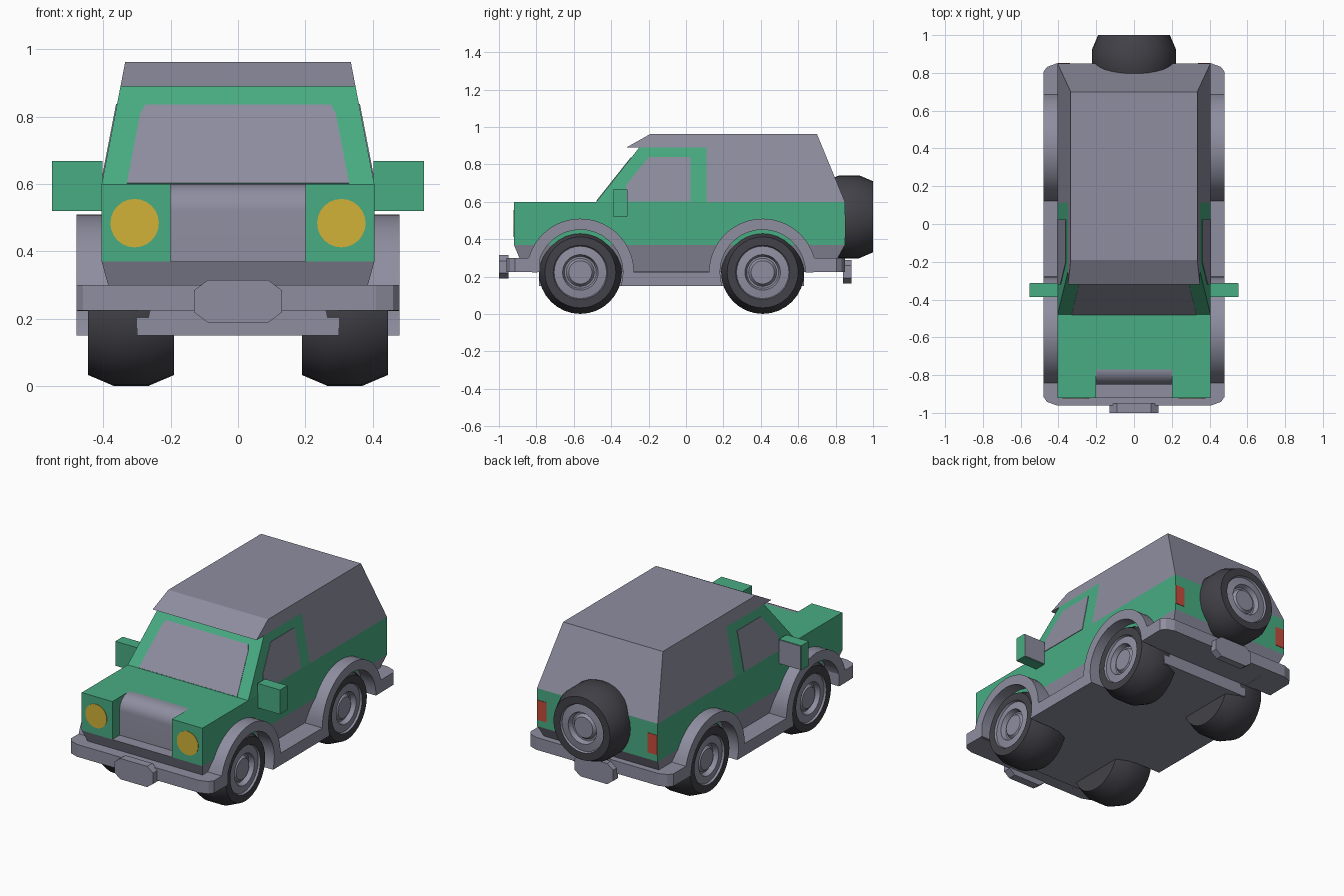
import bpy, bmesh, math
from mathutils import Vector

if "Cube" in bpy.data.objects:
    bpy.data.objects.remove(bpy.data.objects["Cube"])


def material(name, rgb):
    m = bpy.data.materials.new(name)
    m.diffuse_color = (*rgb, 1)
    m.use_nodes = True
    m.node_tree.nodes["Principled BSDF"].inputs["Base Color"].default_value = m.diffuse_color
    return m


GREEN = material("green paint", (0.065, 0.413, 0.223))
GREY = material("grey trim", (0.27, 0.27, 0.352))
DARK = material("dark rubber", (0.054, 0.053, 0.065))
GOLD = material("amber lamp", (0.645, 0.445, 0.038))
RED = material("red lamp", (0.56, 0.07, 0.045))


def finish(name, bm, mats, smooth=False):
    bmesh.ops.recalc_face_normals(bm, faces=bm.faces)
    me = bpy.data.meshes.new(name)
    bm.to_mesh(me)
    bm.free()
    ob = bpy.data.objects.new(name, me)
    bpy.context.collection.objects.link(ob)
    for m in mats:
        me.materials.append(m)
    if smooth:
        bpy.ops.object.select_all(action='DESELECT')
        ob.select_set(True)
        bpy.context.view_layer.objects.active = ob
        bpy.ops.object.shade_smooth_by_angle(angle=math.radians(32))
    return ob


def bridge(name, ring_a, ring_b, mat, smooth=False):
    """Solid between two matching outlines."""
    bm = bmesh.new()
    a = [bm.verts.new(p) for p in ring_a]
    b = [bm.verts.new(p) for p in ring_b]
    bm.faces.new(a)
    bm.faces.new(b)
    n = len(a)
    for i in range(n):
        j = (i + 1) % n
        bm.faces.new((a[i], a[j], b[j], b[i]))
    return finish(name, bm, [mat], smooth)


def side_prism(name, yz, x0, x1, mat, smooth=False):
    return bridge(name, [(x0, y, z) for y, z in yz],
                  [(x1, y, z) for y, z in yz], mat, smooth)


def box(name, x, y, z, mat):
    return side_prism(name, [(y[0], z[0]), (y[1], z[0]), (y[1], z[1]), (y[0], z[1])],
                      x[0], x[1], mat)


def plate(name, pts, mat):
    """Thin plate lying on the surface through pts."""
    bm = bmesh.new()
    f = bm.faces.new([bm.verts.new(p) for p in pts])
    f.normal_update()
    n = f.normal.copy()
    a = [Vector(p) + n * 0.003 for p in pts]
    b = [Vector(p) - n * 0.003 for p in pts]
    bm.free()
    return bridge(name, a, b, mat)


def half_width(z):
    return 0.405 - 0.07 * (z - 0.6) / 0.363


def tapered(name, yz, mat):
    return bridge(name, [(half_width(z), y, z) for y, z in yz],
                  [(-half_width(z), y, z) for y, z in yz], mat)


def arc(cy, cz, r, a0, a1, n=20):
    return [(cy + r * math.cos(math.radians(a0 + (a1 - a0) * i / n)),
             cz + r * math.sin(math.radians(a0 + (a1 - a0) * i / n))) for i in range(n + 1)]


# lower body
box("body", (-0.405, 0.405), (-0.77, 0.85), (0.37, 0.60), GREEN)
low = [(-0.365, -0.86, 0.225), (0.365, -0.86, 0.225), (0.365, 0.77, 0.225), (-0.365, 0.77, 0.225)]
high = [(-0.405, -0.92, 0.37), (0.405, -0.92, 0.37), (0.405, 0.85, 0.37), (-0.405, 0.85, 0.37)]
bridge("lower_body", low, high, GREY)
box("underbody", (-0.30, 0.30), (-0.785, 0.63), (0.15, 0.29), GREY)

# recessed grille, rounded into the bonnet
side_prism("grille", [(-0.75, 0.37), (-0.85, 0.37), (-0.85, 0.52)]
           + arc(-0.77, 0.52, 0.08, 170, 90, 6) + [(-0.75, 0.60)], -0.2, 0.2, GREY, True)

# cab and hardtop
tapered("cab", [(-0.48, 0.6), (-0.25, 0.89), (0.11, 0.89), (0.11, 0.6)], GREEN)
tapered("hardtop", [(-0.32, 0.89), (-0.19, 0.963), (0.70, 0.963), (0.85, 0.6),
                    (0.11, 0.6), (0.11, 0.89)], GREY)


def screen(x, z):
    return (x, -0.48 + 0.23 * (z - 0.6) / 0.29, z)


plate("windscreen", [screen(*p) for p in [(-0.33, 0.602), (0.33, 0.602), (0.29, 0.81), (0.275, 0.835),
                                          (-0.275, 0.835), (-0.29, 0.81)]], GREY)

# bumpers and plates
for name, s, y_in, y_out in (("front_bumper", -1, -0.78, -0.96), ("rear_bumper", 1, 0.645, 0.85)):
    half = [(0.48, y_in), (0.48, y_out - s * 0.045), (0.46, y_out - s * 0.018), (0.41, y_out)]
    plan = half + [(-x, y) for x, y in reversed(half)]
    bridge(name, [(x, y, 0.225) for x, y in plan], [(x, y, 0.30) for x, y in plan], GREY)
for name, y0, y1, zc in (("front_plate", -1.0, -0.95, 0.252), ("rear_plate", 0.84, 0.885, 0.226)):
    octo = [(-0.13, -0.033), (-0.09, -0.063), (0.09, -0.063), (0.13, -0.033),
            (0.13, 0.033), (0.09, 0.063), (-0.09, 0.063), (-0.13, 0.033)]
    bridge(name, [(x, y0, zc + z) for x, z in octo], [(x, y1, zc + z) for x, z in octo], GREY)


def wheel(name, loc, turn, n=32):
    """Lathed wheel, axis along local x, outer face at x = 0."""
    prof = [(-0.255, 0.10), (-0.255, 0.19), (-0.18, 0.222), (-0.075, 0.222), (0, 0.19), (0, 0.145),
            (-0.012, 0.14), (-0.006, 0.095), (-0.035, 0.085), (-0.035, 0.075), (-0.018, 0.062)]
    bm = bmesh.new()
    rings = [[bm.verts.new((x, r * math.cos(2 * math.pi * i / n), r * math.sin(2 * math.pi * i / n)))
              for i in range(n)] for x, r in prof]
    for k in range(len(prof) - 1):
        for i in range(n):
            j = (i + 1) % n
            f = bm.faces.new((rings[k][i], rings[k][j], rings[k + 1][j], rings[k + 1][i]))
            f.material_index = 1 if k >= 5 else 0
    bm.faces.new(rings[0])
    bm.faces.new(rings[-1]).material_index = 1
    ob = finish(name, bm, [DARK, GREY], True)
    ob.location = loc
    ob.rotation_euler.z = turn


FRONT, REAR, AXLE = -0.565, 0.41, 0.223
wheel("spare_wheel", (0, 1.0, 0.52), math.pi / 2)

# fender, arch and sill outline, shared by both sides
a_top = math.degrees(math.asin((0.30 - AXLE) / 0.287))
a_sill = math.degrees(math.asin((0.15 - AXLE) / 0.228))
trim = ([(-0.91, 0.225), (-0.91, 0.30)]
        + arc(FRONT, AXLE, 0.287, 180 - a_top, 0) + arc(REAR, AXLE, 0.287, 180, a_top)
        + [(0.80, 0.30), (0.80, 0.225)]
        + arc(REAR, AXLE, 0.228, 0, 180 - a_sill) + arc(FRONT, AXLE, 0.228, a_sill, 180))

for side, s in (("right", 1), ("left", -1)):
    turn = 0 if s > 0 else math.pi
    wheel(side + "_front_wheel", (s * 0.445, FRONT, AXLE), turn)
    wheel(side + "_rear_wheel", (s * 0.445, REAR, AXLE), turn)
    side_prism(side + "_fender_trim", trim, s * 0.30, s * 0.48, GREY, True)
    box(side + "_lamp_housing", (s * 0.2, s * 0.405), (-0.92, -0.77), (0.37, 0.60), GREEN)
    # headlight and tail light
    lamp = arc(s * 0.307, 0.484, 0.072, 0, 345, 23)
    plate(side + "_headlight", [(x, -0.92, z) for x, z in lamp], GOLD)
    plate(side + "_tail_light", [(s * x, 0.85, z) for x, z in
                                 [(0.34, 0.41), (0.404, 0.41), (0.404, 0.53), (0.34, 0.53)]], RED)
    # door window
    plate(side + "_door_window", [(s * half_width(z), y, z) for y, z in
                                  [(-0.32, 0.602), (0.025, 0.602), (0.025, 0.838),
                                   (-0.20, 0.838), (-0.32, 0.69)]], GREY)
    # wing mirror with grey glass on its back
    box(side + "_mirror", (s * 0.403, s * 0.553), (-0.387, -0.316), (0.52, 0.668), GREEN)
    plate(side + "_mirror_glass", [(s * x, -0.316, z) for x, z in
                                   [(0.406, 0.523), (0.55, 0.523), (0.55, 0.665), (0.406, 0.665)]], GREY)
